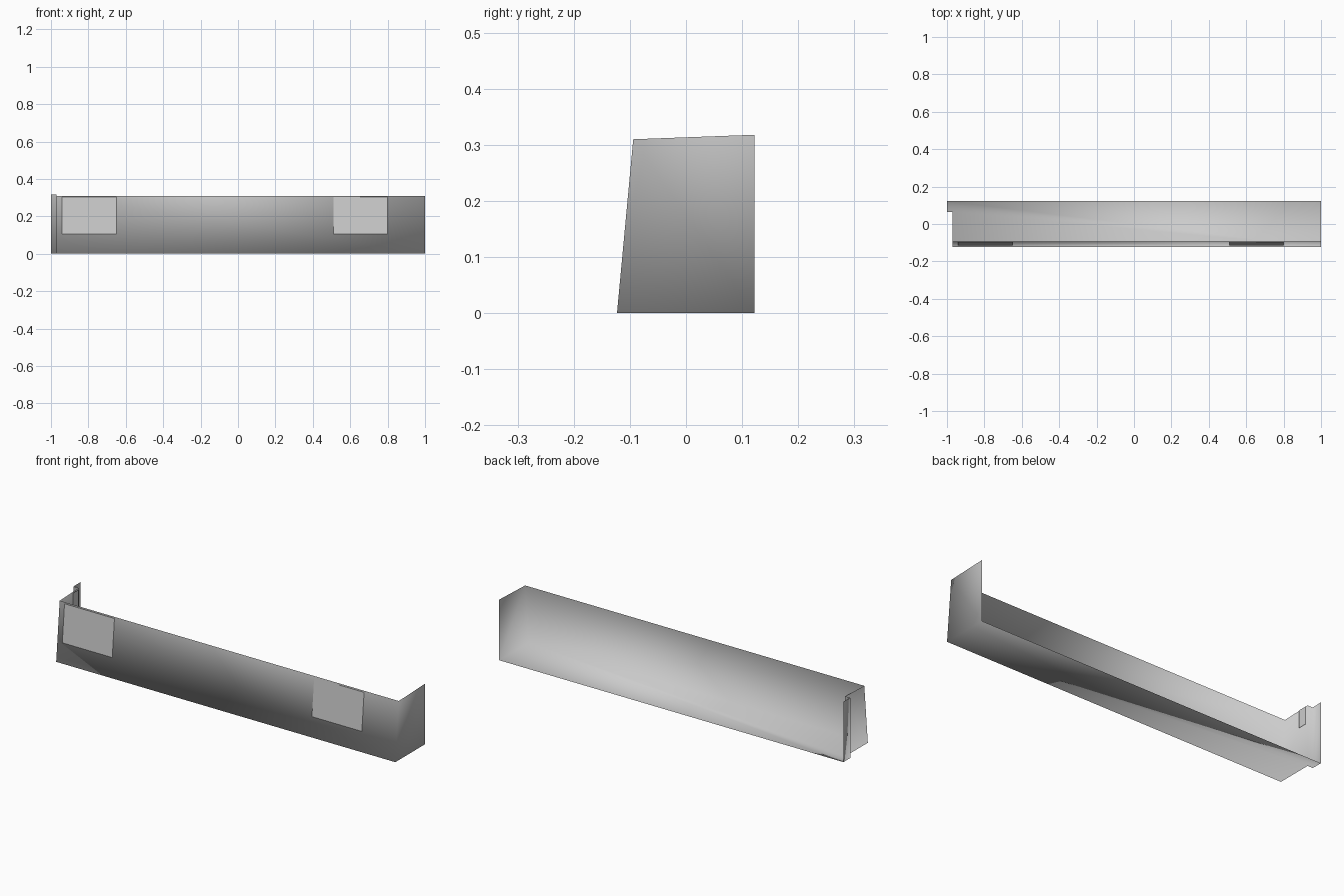
import bpy, bmesh

if "Cube" in bpy.data.objects:
    bpy.data.objects.remove(bpy.data.objects["Cube"])

H_FRONT, H_BACK = 0.31, 0.318
Y_LOW, Y_TOP, Y_BACK = -0.123, -0.094, 0.122


def make_object(name, bm, smooth):
    for f in bm.faces:
        f.smooth = smooth
    me = bpy.data.meshes.new(name)
    bm.to_mesh(me)
    bm.free()
    ob = bpy.data.objects.new(name, me)
    bpy.context.collection.objects.link(ob)
    return ob


def top_point(x, y):
    # Leaning front edge, rim rising gently to the back
    if y == Y_LOW:
        y = Y_TOP
    t = (y - Y_TOP) / (Y_BACK - Y_TOP)
    return (x, y, H_FRONT + t * (H_BACK - H_FRONT))


def front_y(z):
    return Y_LOW + (Y_TOP - Y_LOW) * z / H_FRONT


# Open shell: floor, leaning front wall and two ends; top and back are open
plan = [(1, Y_BACK), (1, Y_LOW), (-0.97, Y_LOW),
        (-0.97, 0.065), (-1, 0.065), (-1, Y_BACK)]
bm = bmesh.new()
low = [bm.verts.new((x, y, 0)) for x, y in plan]
top = [bm.verts.new(top_point(x, y)) for x, y in plan]
bm.faces.new(low)
for i in range(len(plan) - 1):
    bm.faces.new((low[i], top[i], top[i + 1], low[i + 1]))
# Point the normals outward (floor faces down)
bm.normal_update()
floor = [f for f in bm.faces if len(f.verts) == 6][0]
bmesh.ops.recalc_face_normals(bm, faces=bm.faces)
bm.normal_update()
if floor.normal.z > 0:
    bmesh.ops.reverse_faces(bm, faces=bm.faces)
make_object("trough_shell", bm, True)


# Flat rectangular plates lying just proud of the front wall
def front_plate(name, x0, x1, z0=0.105, z1=0.303, gap=0.002):
    bm = bmesh.new()
    pts = [(x0, z0), (x1, z0), (x1, z1), (x0, z1)]
    bm.faces.new([bm.verts.new((x, front_y(z) - gap, z)) for x, z in pts])
    make_object(name, bm, False)


front_plate("front_plate_left", -0.94, -0.65)
front_plate("front_plate_right", 0.51, 0.80)

# Small tab inside the stepped end
bm = bmesh.new()
pts = [(0.01, 0.22), (0.055, 0.22), (0.055, 0.312), (0.01, 0.312)]
bm.faces.new([bm.verts.new((-0.965, y, z)) for y, z in pts])
make_object("end_tab", bm, False)
